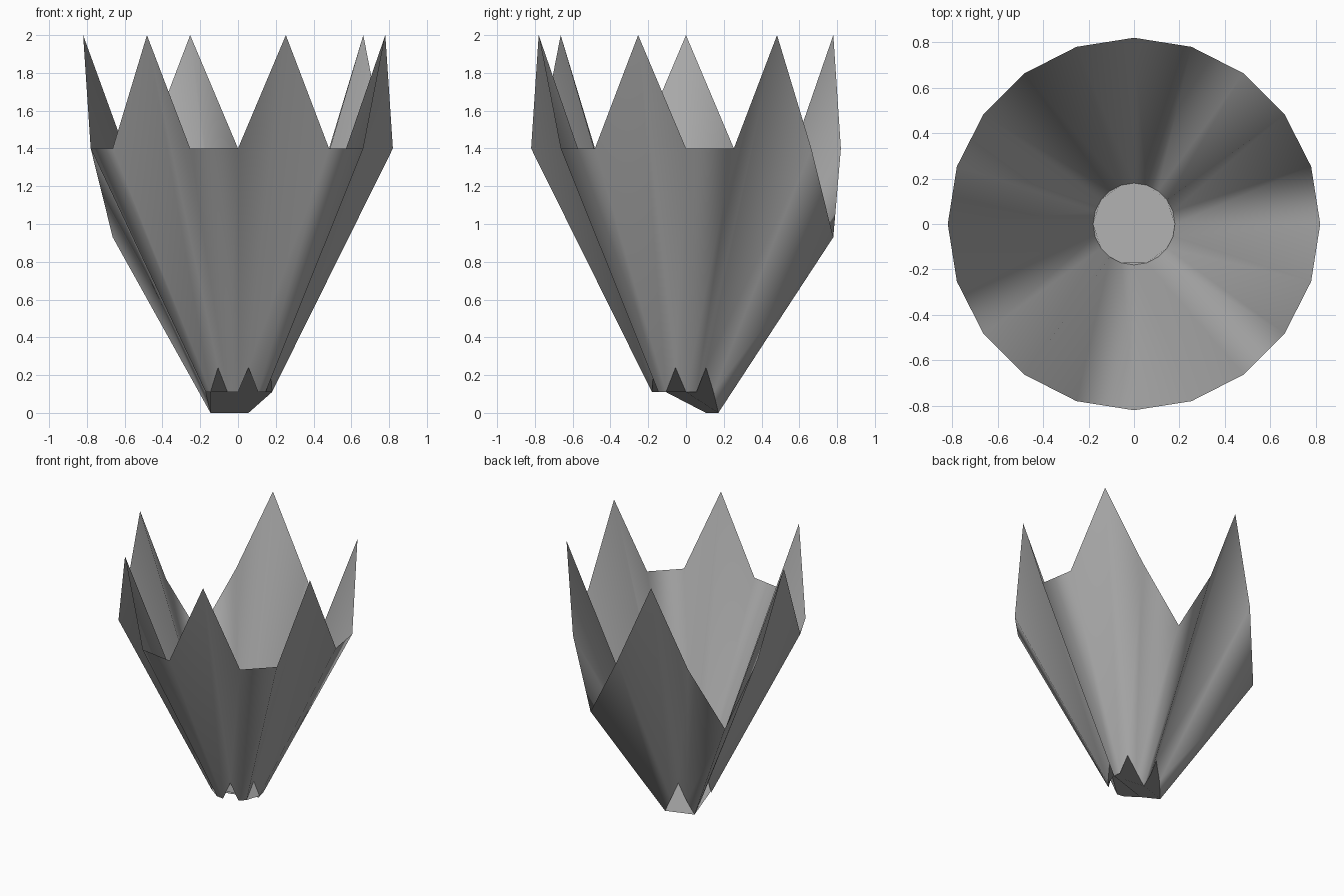
import bpy
from math import cos, sin, tau

cube = bpy.data.objects.get("Cube")
if cube:
    bpy.data.objects.remove(cube, do_unlink=True)

SIDES = 20
PEAKS = {2, 6, 10, 13, 16, 19}
DIPS = {4, 8}


def material(name, rgb):
    mat = bpy.data.materials.new(name)
    mat.use_nodes = True
    mat.diffuse_color = (*rgb, 1)
    mat.node_tree.nodes["Principled BSDF"].inputs["Base Color"].default_value = (*rgb, 1)
    return mat


def ring(radius, peak, middle, dip):
    """Circle of points whose height follows the petal tips and dips."""
    points = []
    for k in range(SIDES):
        z = peak if k in PEAKS else dip if k in DIPS else middle
        points.append((radius * cos(tau * k / SIDES), radius * sin(tau * k / SIDES), z))
    return points


def add_part(name, verts, faces, mat, smooth):
    mesh = bpy.data.meshes.new(name)
    mesh.from_pydata(verts, [], faces)
    mesh.materials.append(mat)
    for poly in mesh.polygons:
        poly.use_smooth = smooth
    obj = bpy.data.objects.new(name, mesh)
    bpy.context.collection.objects.link(obj)
    return obj


grey = material("plain grey", (0.4, 0.4, 0.4))
foot = ring(0.18, 0.24, 0.11, 0.0)
rim = ring(0.82, 2.0, 1.4, 0.93)

# Flared open wall with jagged rim, one thin smooth skin
wall = [(k, (k + 1) % SIDES, SIDES + (k + 1) % SIDES, SIDES + k) for k in range(SIDES)]
add_part("petal_wall", foot + rim, wall, grey, True)

# Closed bottom following the jagged foot
add_part("base_cap", foot, [tuple(reversed(range(SIDES)))], grey, False)
